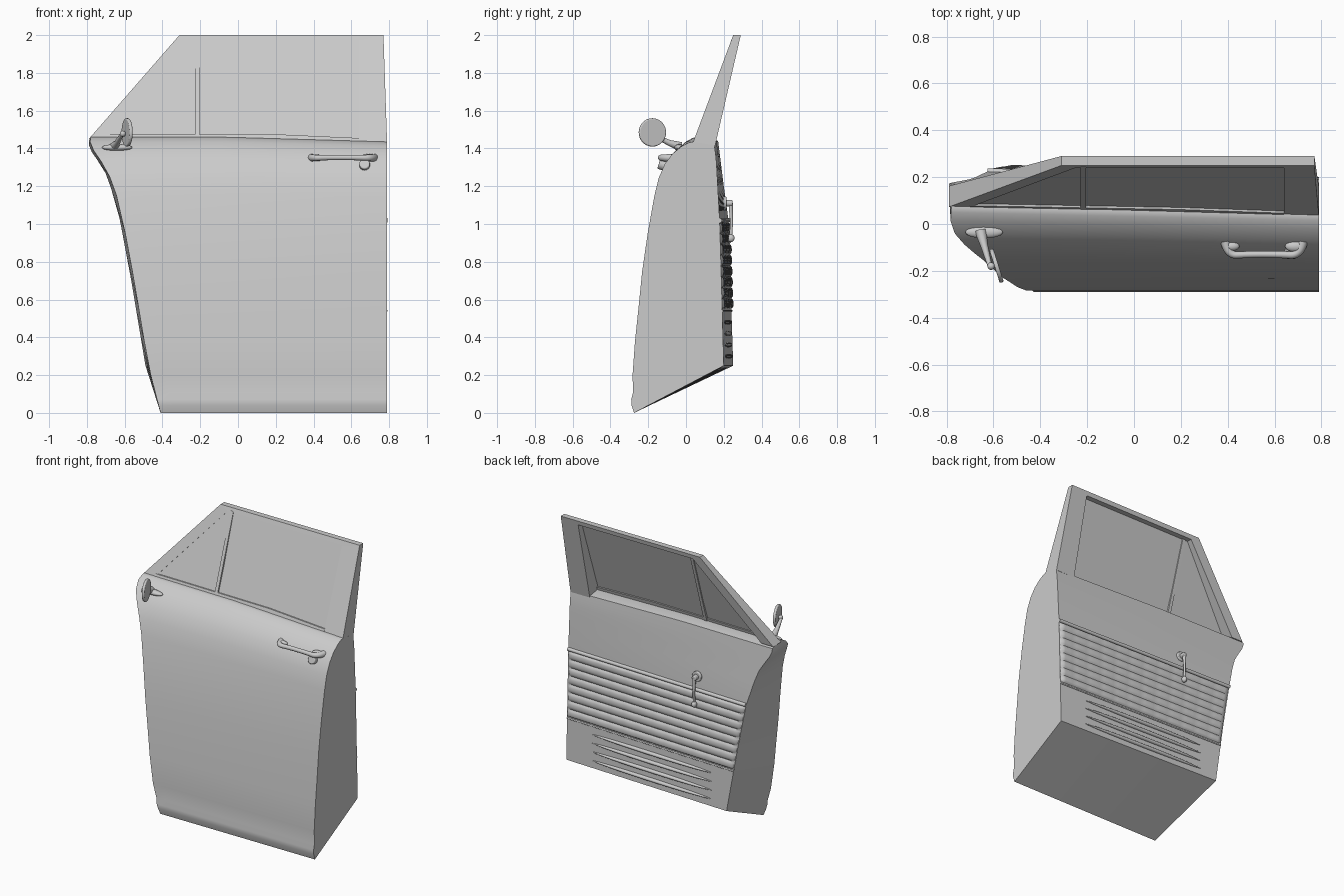
import bpy, bmesh, math
from mathutils import Vector

cube = bpy.data.objects.get("Cube")
if cube:
    bpy.data.objects.remove(cube, do_unlink=True)

GREY = (0.6, 0.6, 0.6, 1)
mat = bpy.data.materials.new("plain_grey")
mat.use_nodes = True
mat.diffuse_color = GREY
mat.node_tree.nodes["Principled BSDF"].inputs["Base Color"].default_value = GREY


def finish(obj, name, angle=35):
    obj.name = name
    obj.data.materials.clear()
    obj.data.materials.append(mat)
    bpy.ops.object.select_all(action='DESELECT')
    obj.select_set(True)
    bpy.context.view_layer.objects.active = obj
    bpy.ops.object.shade_smooth_by_angle(angle=math.radians(angle))
    return obj


def mesh(name, verts, faces, angle=35, outward=True):
    bm = bmesh.new()
    vs = [bm.verts.new(v) for v in verts]
    for f in faces:
        bm.faces.new([vs[i] for i in f])
    if outward:
        bmesh.ops.recalc_face_normals(bm, faces=bm.faces[:])
    data = bpy.data.meshes.new(name)
    bm.to_mesh(data)
    bm.free()
    obj = bpy.data.objects.new(name, data)
    bpy.context.collection.objects.link(obj)
    return finish(obj, name, angle)


def lerp(a, b, t):
    return a + (b - a) * t


def interp(points, v):
    for (a, fa), (b, fb) in zip(points, points[1:]):
        if v <= b:
            return lerp(fa, fb, max(0, (v - a) / (b - a)))
    return points[-1][1]


# Shape rules: leading edge, outer skin and inner panel, all by height
REAR, BELT = 0.79, 1.46
FRONT_X = [(0, -.41), (.25, -.475), (.7, -.55), (1.1, -.625), (1.28, -.69), (1.42, -.785), (1.46, -.78)]
SKIN = [(0, -.275), (.04, -.288), (.07, -.29), (.11, -.28), (.2, -.283), (.38, -.27), (.55, -.252), (.75, -.232),
        (.95, -.203), (1.15, -.168), (1.25, -.145), (1.33, -.112), (1.39, -.07), (1.435, -.02), (1.455, .015), (1.46, .035)]
INNER_REAR = [(.25, .2), (1.02, .178), (1.36, .16), (1.44, .15)]
INNER_FRONT = [(.25, .25), (1.02, .225), (1.2, .2), (1.44, .17)]


def drop(t, z):
    return z - .025 * max(0, t - .45) / .55 * (z / BELT) ** 8


def skin_point(t, z):
    y = interp(SKIN, z) + .035 * (1 - t) * (z / BELT) ** 4
    return Vector((lerp(interp(FRONT_X, z), REAR, t), y, drop(t, z)))


def inner_point(t, z, off=0):
    front = max(-REAR, interp(FRONT_X, z) - .015)
    y = lerp(interp(INNER_FRONT, z), interp(INNER_REAR, z), t) + off
    return Vector((lerp(front, REAR, t), y, drop(t, z)))


def inner_y(x, z):
    front = interp(FRONT_X, z) - .015
    return inner_point((x - front) / (REAR - front), z).y


# Door shell lofted from the leading edge to the rear edge
heights = [p[0] for p in SKIN]
rows, cols = len(heights), 16
ring = 2 * rows
verts, faces = [], []
for c in range(cols + 1):
    t = c / cols
    verts += [skin_point(t, z) for z in heights]
    verts += [inner_point(t, lerp(.25, 1.44, z / BELT)) for z in reversed(heights)]
for c in range(cols):
    for i in range(ring):
        j = (i + 1) % ring
        faces.append((c * ring + i, c * ring + j, (c + 1) * ring + j, (c + 1) * ring + i))
for base in (0, cols * ring):
    for i in range(rows - 1):
        faces.append((base + i, base + i + 1, base + ring - 2 - i, base + ring - 1 - i))
mesh("door_shell", verts, faces)

# Quilted trim panel on the inside
pads_z, pads_x, seg = 8, 12, 6
nz, nx = pads_z * seg, pads_x * seg
verts, faces = [], []
for r in range(nz + 1):
    for c in range(nx + 1):
        puff = math.sqrt(abs(math.sin(math.pi * r / seg)))
        pleat = math.sqrt(abs(math.sin(math.pi * c / seg)))
        edge = r in (0, nz) or c in (0, nx)
        off = -.004 if edge else .003 + .011 * puff * (.8 + .2 * pleat)
        verts.append(inner_point(c / nx, lerp(.55, 1.01, r / nz), off))
for r in range(nz):
    for c in range(nx):
        a = r * (nx + 1) + c
        faces.append((a + 1, a, a + nx + 1, a + nx + 2))
mesh("quilted_panel", verts, faces, 50, outward=False)


def tube(name, points, radius, radii=None, smooth=False):
    curve = bpy.data.curves.new(name, 'CURVE')
    curve.dimensions = '3D'
    curve.bevel_depth = radius
    curve.bevel_resolution = 3
    curve.use_fill_caps = True
    spline = curve.splines.new('NURBS' if smooth else 'POLY')
    spline.points.add(len(points) - 1)
    for k, p in enumerate(points):
        spline.points[k].co = (*p, 1)
        spline.points[k].radius = radii[k] if radii else 1
    if smooth:
        spline.use_endpoint_u = True
        spline.order_u = 3
    obj = bpy.data.objects.new(name, curve)
    bpy.context.collection.objects.link(obj)
    bpy.ops.object.select_all(action='DESELECT')
    obj.select_set(True)
    bpy.context.view_layer.objects.active = obj
    bpy.ops.object.convert(target='MESH')
    return finish(bpy.context.object, name, 45)


def ball(name, loc, size, turn=0):
    bpy.ops.mesh.primitive_uv_sphere_add(segments=24, ring_count=12, location=loc, rotation=(0, 0, turn))
    bpy.context.object.scale = size
    return finish(bpy.context.object, name, 60)


def disc(name, loc, axis, radius, depth, bevel=0):
    bpy.ops.mesh.primitive_cylinder_add(vertices=32, radius=radius, depth=depth, location=loc)
    obj = bpy.context.object
    obj.rotation_euler = Vector(axis).to_track_quat('Z', 'Y').to_euler()
    if bevel:
        mod = obj.modifiers.new("round_edge", 'BEVEL')
        mod.width, mod.segments = bevel, 3
    return finish(obj, name)


# Trim beads above and below the quilting
for name, z, r in (("upper_trim_bead", 1.02, .013), ("lower_trim_bead", .54, .006)):
    tube(name, [inner_point(k / 8, z) for k in range(9)], r)

# Pressed ribs low on the inner panel
slope = math.atan2(inner_y(.5, .4) - inner_y(-.3, .4), .8)
for k in range(4):
    z = .48 - .06 * k
    ball(f"lower_rib_{k + 1}", (.11, inner_y(.11, z), z), (.48, .016, .013), slope)


# Window frame parts, drawn in the leaning plane of the glass
def leaning(name, outline, near=0, far=1):
    verts = []
    for d in (near, far):
        for x, z in outline:
            f = (z - 1.44) / .56
            outer = lerp(.055, .25, f) - .015 * (x / REAR) * (1 - f)
            verts.append((x, lerp(outer, lerp(.16, .29, f), d), z))
    n = len(outline)
    faces = [tuple(range(n)), tuple(range(n, 2 * n))]
    faces += [(i, (i + 1) % n, n + (i + 1) % n, n + i) for i in range(n)]
    return mesh(name, verts, faces, 20)


leaning("front_pillar", [(-.79, 1.45), (-.31, 2), (-.25, 1.97), (-.7, 1.45)])
leaning("top_rail", [(-.31, 2), (.77, 2), (.64, 1.97), (-.25, 1.97)])
leaning("rear_pillar", [(.77, 2), (.79, 1.41), (.64, 1.41), (.64, 1.97)])
leaning("window_glass", [(-.74, 1.42), (-.27, 1.985), (.66, 1.985), (.66, 1.42)], .06, .14)
leaning("vent_bar", [(-.228, 1.43), (-.228, 1.98), (-.205, 1.98), (-.205, 1.43)], -.03, .3)
leaning("belt_strip", [(-.7, 1.43), (-.7, 1.475), (.2, 1.475), (.64, 1.455), (.64, 1.41)], -.02, .25)

# Outside door handle with its push button
tube("door_handle", [(.39, -.075, 1.35), (.4, -.135, 1.35), (.48, -.13, 1.352), (.62, -.13, 1.352),
                     (.71, -.135, 1.35), (.72, -.075, 1.35)], .016, [1.3, 1, .9, .9, 1.1, 1.4], True)
ball("handle_front_foot", (.415, -.095, 1.35), (.035, .02, .018))
ball("handle_rear_foot", (.69, -.095, 1.35), (.045, .025, .02))
disc("handle_button", (.67, -.12, 1.312), (0, -1, .3), .028, .05, .006)

# Door mirror
ball("mirror_base", (-.64, -.035, 1.405), (.08, .026, .018))
tube("mirror_stem", [(-.655, -.03, 1.41), (-.64, -.09, 1.43), (-.615, -.18, 1.475)], .016, [1.6, 1, .6])
ball("mirror_joint", (-.61, -.18, 1.478), (.016, .016, .016))
disc("mirror_head", (-.587, -.178, 1.485), (.95, .3, 0), .075, .018, .006)

# Window crank
cx, cz = -.23, 1.11
cy = inner_y(cx, cz)
disc("crank_plate", (cx, cy + .004, cz), (0, 1, 0), .035, .018, .005)
disc("crank_boss", (cx, cy + .022, cz), (0, 1, 0), .017, .045, .005)
tube("crank_arm", [(cx, cy + .035, cz), (cx, cy + .04, cz - .1), (cx, cy + .036, cz - .18)], .01, [1.2, .8, .8])
ball("crank_knob", (cx, cy + .036, cz - .185), (.017, .02, .021))
